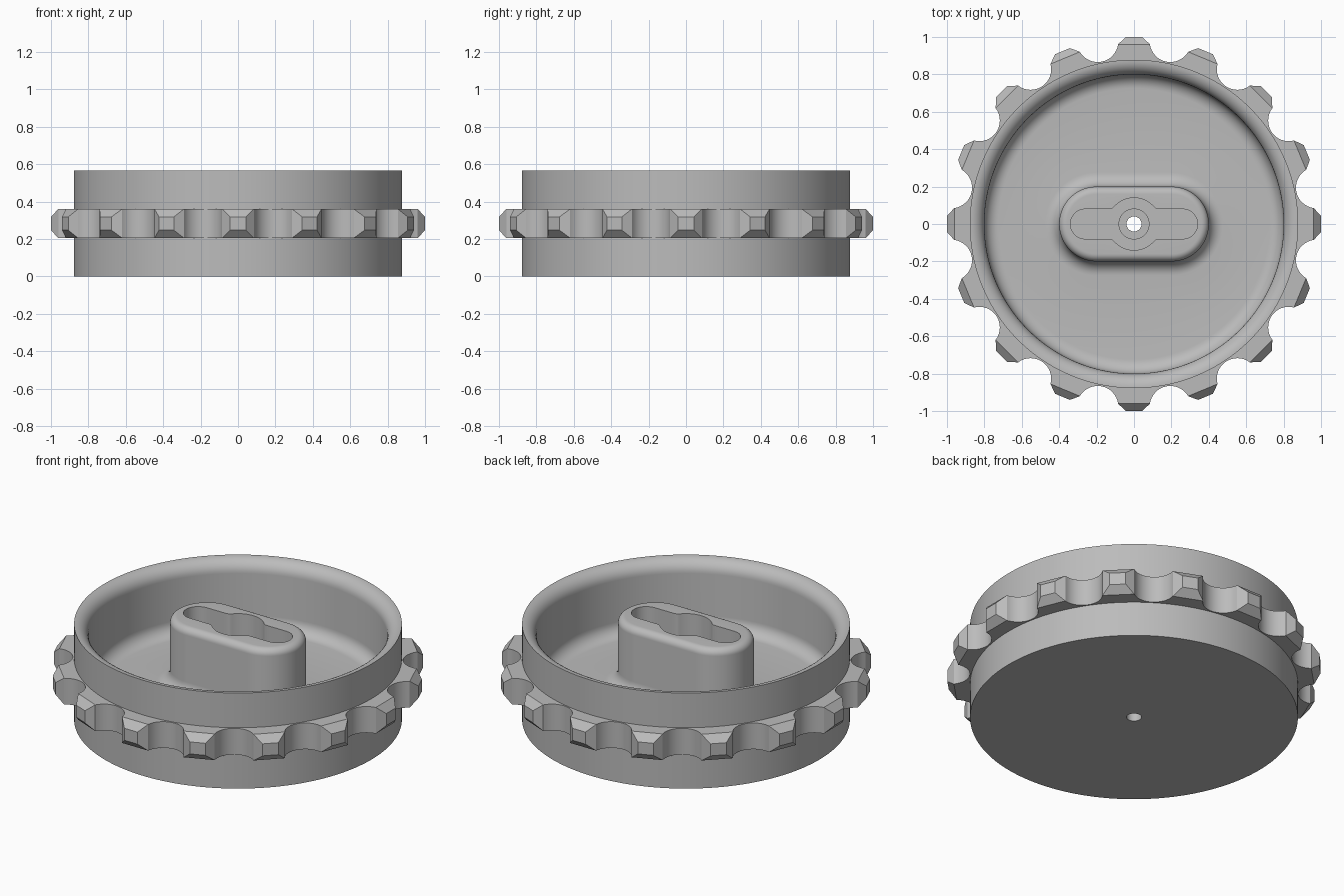
import bpy, bmesh, math

if "Cube" in bpy.data.objects:
    bpy.data.objects.remove(bpy.data.objects["Cube"], do_unlink=True)

grey = bpy.data.materials.new("plain grey")
grey.use_nodes = True
grey.diffuse_color = (0.5, 0.5, 0.5, 1)
grey.node_tree.nodes["Principled BSDF"].inputs["Base Color"].default_value = (0.5, 0.5, 0.5, 1)


def finish(bm, name, angle):
    bmesh.ops.recalc_face_normals(bm, faces=bm.faces)
    mesh = bpy.data.meshes.new(name)
    bm.to_mesh(mesh)
    bm.free()
    mesh.materials.append(grey)
    ob = bpy.data.objects.new(name, mesh)
    bpy.context.collection.objects.link(ob)
    bpy.ops.object.select_all(action='DESELECT')
    ob.select_set(True)
    bpy.context.view_layer.objects.active = ob
    bpy.ops.object.shade_smooth_by_angle(angle=math.radians(angle))
    return ob


# Outlines given as a distance from the centre in direction t
def stadium(half, r, t):
    c, s = abs(math.cos(t)), abs(math.sin(t))
    if half * s <= r * c:
        # ray may meet the round end
        return half * c + math.sqrt(max(r * r - (half * s) ** 2, 0))
    return r / s


def circle(r):
    return lambda t: r


def oblong(r):
    return lambda t: stadium(0.2, r, t)


def keyhole(t):
    return (stadium(0.26, 0.08, t) ** 20 + 0.14 ** 20) ** (1 / 20)


def arc(r, z, rad, a0, a1, n=8):
    return [(r + rad * math.cos(math.radians(a0 + (a1 - a0) * i / n)),
             z + rad * math.sin(math.radians(a0 + (a1 - a0) * i / n))) for i in range(n + 1)]


# Hollow drum with central boss, lofted as one closed skin
H, FLOOR, BOSS, F = 0.565, 0.17, 0.56, 0.075
N = 192
loops = [(circle(0.04), 0), (circle(0.878), 0), (circle(0.878), H)]
loops += [(circle(r), z) for r, z in arc(0.80 + F, H - F, F, 90, 180)]       # rounded rim
loops += [(circle(r), z) for r, z in arc(0.80 - F, FLOOR + F, F, 0, -90)]    # floor fillet
loops += [(oblong(r), z) for r, z in arc(0.2 + F, FLOOR + F, F, 270, 180)]   # boss foot
loops += [(oblong(r), z) for r, z in arc(0.16, BOSS - 0.04, 0.04, 0, 90)]    # boss top edge
loops += [(keyhole, BOSS), (keyhole, 0.30), (circle(0.08), 0.30),            # slot and bore
          (circle(0.08), 0.10), (circle(0.04), 0.10)]

bm = bmesh.new()
rings = []
for shape, z in loops:
    ring = []
    for i in range(N):
        t = 2 * math.pi * i / N
        d = shape(t)
        ring.append(bm.verts.new((d * math.cos(t), d * math.sin(t), z)))
    rings.append(ring)
for a, b in zip(rings, rings[1:] + rings[:1]):
    for i in range(N):
        j = (i + 1) % N
        bm.faces.new((a[i], a[j], b[j], b[i]))
finish(bm, "drum_with_boss", 35)

# Scalloped grip ring: 16 teeth with chamfered tips
Z0, Z1, CH, TEETH, SEG = 0.205, 0.36, 0.042, 16, 16
SR, SC = 0.11, 0.995          # scallop radius and centre distance
bm = bmesh.new()
outline, tip_starts = [], []
span = math.asin(0.104 / SR)
for k in range(TEETH):
    mid = 2 * math.pi * (k + 0.5) / TEETH
    for i in range(SEG + 1):
        a = -span + 2 * span * i / SEG
        u, v = SC - SR * math.cos(a), SR * math.sin(a)
        outline.append((u * math.cos(mid) - v * math.sin(mid),
                        u * math.sin(mid) + v * math.cos(mid)))
    tip_starts.append(len(outline) - 1)


def layer(points, z):
    return [bm.verts.new((x, y, z)) for x, y in points]


inner = [(0.86 * x / math.hypot(x, y), 0.86 * y / math.hypot(x, y)) for x, y in outline]
lo, hi = layer(outline, Z0), layer(outline, Z1)
ilo, ihi = layer(inner, Z0), layer(inner, Z1)
M = len(outline)
for i in range(M):
    j = (i + 1) % M
    bm.faces.new((hi[i], hi[j], ihi[j], ihi[i]))
    bm.faces.new((lo[i], ilo[i], ilo[j], lo[j]))
    bm.faces.new((ilo[i], ihi[i], ihi[j], ilo[j]))
    if i not in tip_starts:
        bm.faces.new((lo[i], lo[j], hi[j], hi[i]))
for k, i in enumerate(tip_starts):
    j = (i + 1) % M
    a = 2 * math.pi * (k + 1) / TEETH
    c, s = math.cos(a), math.sin(a)
    tip = [bm.verts.new((c - v * s, s + v * c, z)) for v, z in
           ((-0.043, Z0 + CH), (0.043, Z0 + CH), (0.043, Z1 - CH), (-0.043, Z1 - CH))]
    base = [lo[i], lo[j], hi[j], hi[i]]
    bm.faces.new(tip)
    for q in range(4):
        r = (q + 1) % 4
        bm.faces.new((base[q], base[r], tip[r], tip[q]))
finish(bm, "grip_ring", 25)
